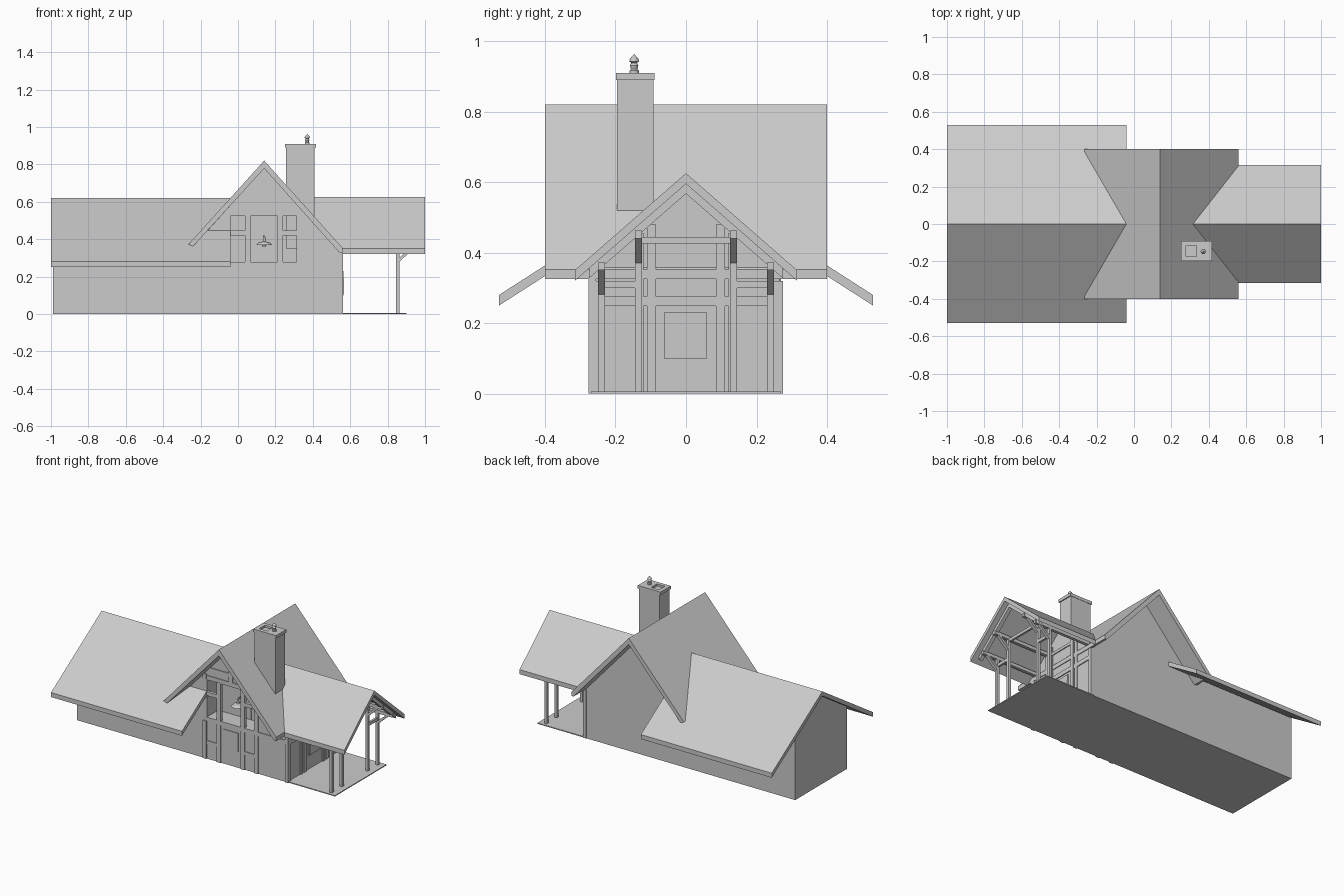
import bpy, bmesh, math
from mathutils import Vector


def prism(name, pts, vec):
    """Extrude a flat polygon of 3D points along vec."""
    bm = bmesh.new()
    face = bm.faces.new([bm.verts.new(p) for p in pts])
    new = bmesh.ops.extrude_face_region(bm, geom=[face], use_keep_orig=True)["geom"]
    bmesh.ops.translate(bm, vec=vec, verts=[v for v in new if isinstance(v, bmesh.types.BMVert)])
    bmesh.ops.recalc_face_normals(bm, faces=bm.faces)
    me = bpy.data.meshes.new(name)
    bm.to_mesh(me)
    bm.free()
    ob = bpy.data.objects.new(name, me)
    bpy.context.collection.objects.link(ob)
    return ob


def box(name, x0, x1, y0, y1, z0, z1):
    return prism(name, [(x0, y0, z0), (x1, y0, z0), (x1, y1, z0), (x0, y1, z0)], (0, 0, z1 - z0))


def cut(ob, cutter):
    mod = ob.modifiers.new("cut", 'BOOLEAN')
    mod.object = cutter
    mod.solver = 'EXACT'
    cutter.hide_render = True
    cutter.hide_viewport = True
    cutter.display_type = 'WIRE'


def lathe(name, profile, center, n=12):
    """Spin (radius, z) points around a vertical axis."""
    bm = bmesh.new()
    vs = [bm.verts.new((r, 0, z)) for r, z in profile]
    es = [bm.edges.new(p) for p in zip(vs, vs[1:])]
    bmesh.ops.spin(bm, geom=vs + es, axis=(0, 0, 1), cent=(0, 0, 0), angle=2 * math.pi, steps=n)
    bmesh.ops.remove_doubles(bm, verts=bm.verts, dist=1e-4)
    bmesh.ops.recalc_face_normals(bm, faces=bm.faces)
    me = bpy.data.meshes.new(name)
    bm.to_mesh(me)
    bm.free()
    ob = bpy.data.objects.new(name, me)
    ob.location = center
    bpy.context.collection.objects.link(ob)


# Floor slab, reaching out under the porch
box("floor", -0.99, 0.9, -0.27, 0.27, 0, 0.006)

# Wall bodies: left wing, cross gable, right end gable
prism("left_wing_walls", [(-0.99, -0.27, 0), (-0.99, 0.27, 0), (-0.99, 0.27, 0.415),
      (-0.99, 0, 0.588), (-0.99, -0.27, 0.415)], (0.95, 0, 0))
gable = prism("cross_gable_walls", [(-0.04, -0.27, 0), (0.555, -0.27, 0), (0.555, -0.27, 0.315),
              (0.14, -0.27, 0.78), (-0.19, -0.27, 0.415), (-0.04, -0.27, 0.415)], (0, 0.54, 0))
prism("right_gable_wall", [(0.4, -0.265, 0.25), (0.4, 0.265, 0.25), (0.4, 0.265, 0.36),
      (0.4, 0, 0.59), (0.4, -0.265, 0.36)], (0.155, 0, 0))

# Recessed balcony in the front gable
cut(gable, box("balcony_cutter", -0.039, 0.32, -0.4, -0.15, 0.275, 0.525))

# Roof slopes, mirrored front and back (vertical-cut eaves)
for s, side in ((-1, "front"), (1, "back")):
    prism("left_roof_" + side, [(-1, 0, 0.62), (-0.04, 0, 0.62), (-0.04, s * 0.53, 0.28),
          (-1, s * 0.53, 0.28)], (0, 0, -0.03))
    prism("porch_roof_" + side, [(0.315, 0, 0.625), (1, 0, 0.625), (1, s * 0.315, 0.35),
          (0.56, s * 0.315, 0.35)], (0, 0, -0.03))
    # Rafter under the porch roof's end
    prism("porch_rafter_" + side, [(0.94, 0, 0.595), (0.94, 0, 0.567), (0.94, s * 0.275, 0.327),
          (0.94, s * 0.275, 0.355)], (0.025, 0, 0))

# Cross gable roof as one chevron profile
prism("cross_gable_roof", [(0.14, -0.4, 0.82), (0.56, -0.4, 0.352), (0.56, -0.4, 0.325),
      (0.545, -0.4, 0.325), (0.14, -0.4, 0.778), (-0.24, -0.4, 0.362), (-0.265, -0.4, 0.372)], (0, 0.8, 0))

# Front timber framing: posts (x0, x1, z0, z1) and rails
F0, F1 = -0.277, -0.255
posts = [(-0.065, -0.04, 0, 0.25), (-0.065, -0.04, 0.53, 0.56), (0.037, 0.066, 0, 0.53),
         (0.212, 0.24, 0, 0.53), (0.312, 0.34, 0, 0.53), (0.54, 0.562, 0, 0.325), (0.126, 0.153, 0.55, 0.77)]
rails = [(-0.04, 0.555, 0.25, 0.277), (-0.065, 0.34, 0.525, 0.553), (-0.03, 0.3, 0.59, 0.61),
         (-0.04, 0.04, 0.1, 0.122), (0.235, 0.315, 0.1, 0.122),
         (-0.04, 0.04, 0.42, 0.445), (0.235, 0.315, 0.42, 0.445)]
for i, (a, b, c, d) in enumerate(posts):
    box(f"front_post_{i}", a, b, F0, F1, c, d)
for i, (a, b, c, d) in enumerate(rails):
    box(f"front_rail_{i}", a, b, F0 + 0.002, F1, c, d)

# Front window, balcony door
win = box("front_window", 0.085, 0.192, -0.275, -0.26, 0.105, 0.23)
box("balcony_door", 0.075, 0.205, -0.155, -0.146, 0.278, 0.5)

# End wall framing under the porch
for s, side in ((-1, "front"), (1, "back")):
    for j, (a, b, top) in enumerate(((0.085, 0.11, 0.48), (0.12, 0.143, 0.455), (0.25, 0.275, 0.32))):
        y0, y1 = sorted((s * a, s * b))
        box(f"end_post_{side}_{j}", 0.54, 0.562, y0, y1, 0, top)
box("end_rail_lower", 0.55, 0.561, -0.26, 0.26, 0.248, 0.276)
box("end_rail_upper", 0.55, 0.561, -0.12, 0.12, 0.425, 0.443)
box("end_window_frame", 0.55, 0.563, -0.062, 0.06, 0.1, 0.23)
box("end_window_pane", 0.555, 0.567, -0.057, 0.057, 0.107, 0.19)

# Porch posts, purlins, braces and ties
for s, side in ((-1, "front"), (1, "back")):
    for yc, top, kind in ((0.24, 0.35, "outer"), (0.135, 0.44, "inner")):
        y0, y1 = s * yc - 0.01, s * yc + 0.01
        box(f"porch_post_{kind}_{side}", 0.846, 0.864, y0, y1, 0, top)
        box(f"porch_purlin_{kind}_{side}", 0.55, 0.97, y0, y1, top, top + 0.022)
        prism(f"porch_brace_{kind}_{side}", [(0.86, y0, top - 0.073), (0.94, y0, top), (0.92, y0, top),
              (0.86, y0, top - 0.052)], (0, 0.02, 0))
    y0, y1 = sorted((s * 0.135, s * 0.24))
    box("porch_side_tie_" + side, 0.848, 0.862, y0, y1, 0.3, 0.32)
box("porch_collar_tie", 0.848, 0.862, -0.13, 0.13, 0.425, 0.444)

# Chimney with cap, square flue and finial
box("chimney", 0.257, 0.41, -0.195, -0.092, 0.35, 0.89)
cap = box("chimney_cap", 0.25, 0.417, -0.198, -0.09, 0.889, 0.909)
cut(cap, box("flue_cutter", 0.277, 0.335, -0.174, -0.114, 0.895, 0.95))
lathe("chimney_finial", [(0, 0), (0.013, 0), (0.013, 0.008), (0.009, 0.012), (0.012, 0.022), (0.008, 0.03),
      (0.014, 0.034), (0.012, 0.042), (0, 0.055)], (0.37, -0.147, 0.908))

# Balcony lamp
lathe("lamp_shade", [(0, 0), (0.01, 0.0), (0.012, 0.01), (0.042, 0.01), (0.03, 0.022), (0.008, 0.027),
      (0.005, 0.06), (0, 0.06)], (0.14, -0.2, 0.36))
box("lamp_arm", 0.136, 0.144, -0.2, -0.14, 0.412, 0.42)
